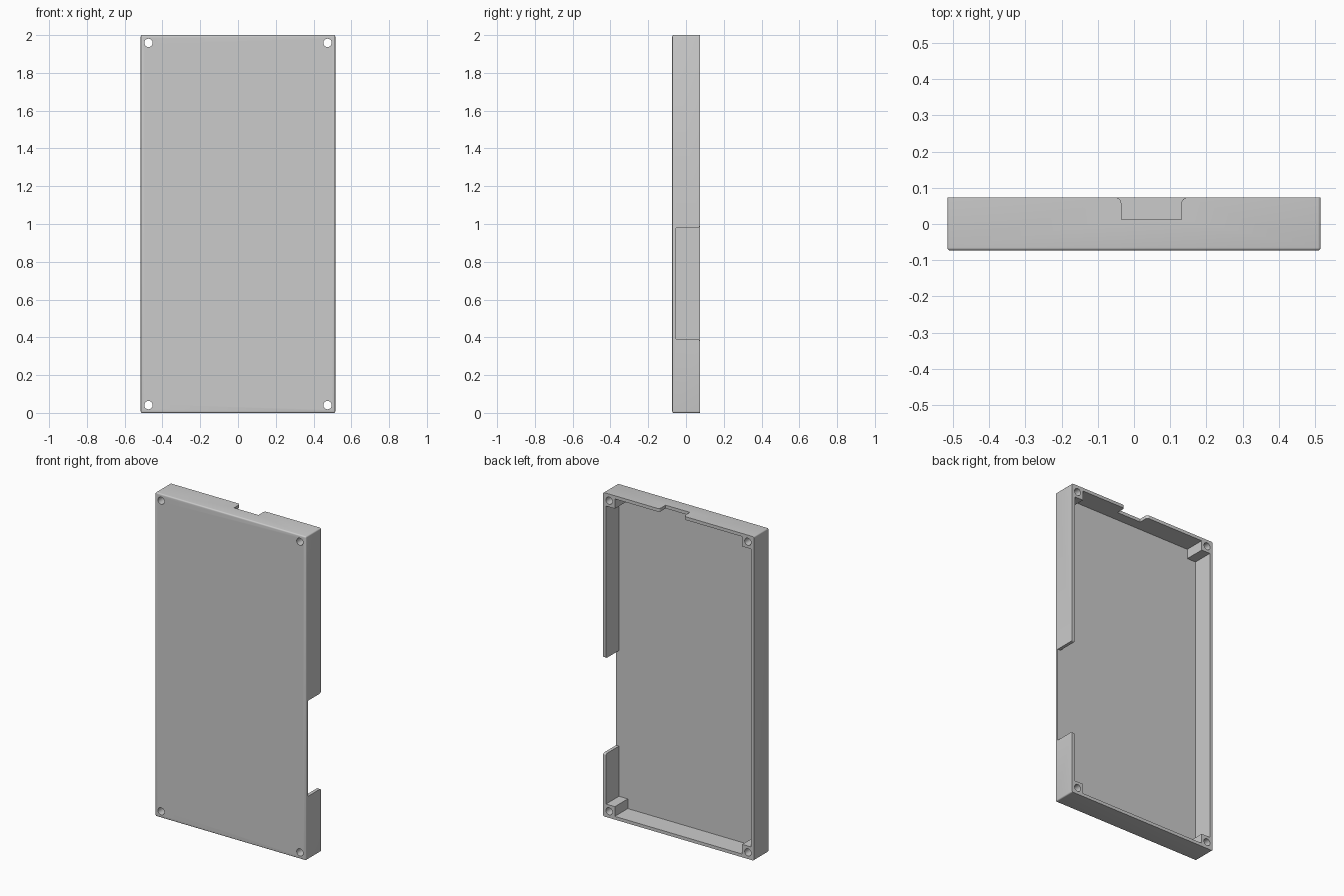
import bpy
import bmesh
import math

default_cube = bpy.data.objects.get("Cube")
if default_cube:
    bpy.data.objects.remove(default_cube, do_unlink=True)

# Main dimensions
HALF_W, HALF_D, HEIGHT = 0.515, 0.073, 2.0
WALL, BOSS, HOLE_INSET, HOLE_R = 0.02, 0.08, 0.041, 0.022
FLOOR_Y = -HALF_D + WALL
EDGE_R = 0.008
OVER = 0.05

grey = bpy.data.materials.new("light_grey")
grey.use_nodes = True
grey.diffuse_color = (0.6, 0.6, 0.6, 1)
grey.node_tree.nodes["Principled BSDF"].inputs["Base Color"].default_value = (0.6, 0.6, 0.6, 1)

AXES = {
    "X": lambda u, v, w: (w, u, v),
    "Y": lambda u, v, w: (u, w, v),
    "Z": lambda u, v, w: (u, v, w),
}


def prism(name, outline, axis, start, end, bevel=False):
    """Extrude a flat outline along an axis."""
    bm = bmesh.new()
    place = AXES[axis]
    base = [bm.verts.new(place(u, v, start)) for u, v in outline]
    top = [bm.verts.new(place(u, v, end)) for u, v in outline]
    bm.faces.new(base)
    bm.faces.new(top)
    n = len(outline)
    for i in range(n):
        j = (i + 1) % n
        bm.faces.new((base[i], base[j], top[j], top[i]))
    bmesh.ops.recalc_face_normals(bm, faces=bm.faces[:])
    if bevel:
        # Round every edge except the rim at the open back
        edges = [e for e in bm.edges if min(v.co.y for v in e.verts) < 0]
        bmesh.ops.bevel(bm, geom=edges, offset=EDGE_R, segments=4,
                        profile=0.5, affect="EDGES")
    mesh = bpy.data.meshes.new(name)
    bm.to_mesh(mesh)
    bm.free()
    mesh.materials.append(grey)
    obj = bpy.data.objects.new(name, mesh)
    bpy.context.collection.objects.link(obj)
    return obj


def rectangle(u0, u1, v0, v1):
    return [(u0, v0), (u1, v0), (u1, v1), (u0, v1)]


def arc(cu, cv, r, a0, a1, steps=6):
    angles = [math.radians(a0 + (a1 - a0) * i / steps) for i in range(steps + 1)]
    return [(cu + r * math.cos(a), cv + r * math.sin(a)) for a in angles]


def cut(target, cutter):
    cutter.hide_render = True
    mod = target.modifiers.new("cut", "BOOLEAN")
    mod.operation = "DIFFERENCE"
    mod.solver = "EXACT"
    mod.object = cutter
    bpy.context.view_layer.objects.active = target
    bpy.ops.object.modifier_apply(modifier=mod.name)
    bpy.data.objects.remove(cutter, do_unlink=True)


# Outer block of the tray
case = prism("case_shell", rectangle(-HALF_W, HALF_W, 0, HEIGHT),
             "Y", -HALF_D, HALF_D, bevel=True)

# Cavity, leaving a square boss in each corner
mid = HEIGHT / 2
ix, iz = HALF_W - WALL, mid - WALL
bx, bz = HALF_W - BOSS, mid - BOSS
quarter = [(ix, bz), (bx, bz), (bx, iz)]
cavity = []
for sx, sz in ((1, 1), (-1, 1), (-1, -1), (1, -1)):
    pts = quarter if sx * sz > 0 else quarter[::-1]
    cavity += [(sx * x, mid + sz * z) for x, z in pts]
cut(case, prism("cavity_cutter", cavity, "Y", FLOOR_Y, HALF_D + OVER))

# Screw holes through the bosses
for sx in (-1, 1):
    for z in (HOLE_INSET, HEIGHT - HOLE_INSET):
        ring = arc(sx * (HALF_W - HOLE_INSET), z, HOLE_R, 0, 360, 28)[:-1]
        cut(case, prism("hole_cutter", ring, "Y", -HALF_D - OVER, HALF_D + OVER))

# Notch in the top wall, flared at its mouth
n0, n1, r = -0.035, 0.131, 0.016
notch = [(n0, 0.012), (n1, 0.012)]
notch += arc(n1 + r, HALF_D - r, r, 180, 90)
notch += [(n1 + r, HALF_D + OVER), (n0 - r, HALF_D + OVER)]
notch += arc(n0 - r, HALF_D - r, r, 90, 0)
cut(case, prism("top_notch_cutter", notch, "Z", HEIGHT - 0.04, HEIGHT + OVER))

# Tall opening in the left wall, down to the floor
z0, z1, r = 0.39, 0.98, 0.01
opening = [(FLOOR_Y, z1), (FLOOR_Y, z0)]
opening += arc(HALF_D - r, z0 - r, r, 90, 0)
opening += [(HALF_D + OVER, z0 - r), (HALF_D + OVER, z1 + r)]
opening += arc(HALF_D - r, z1 + r, r, 0, -90)
cut(case, prism("side_opening_cutter", opening, "X", HALF_W - 0.04, HALF_W + OVER))

# Smooth the rounded edges and holes only
bpy.ops.object.select_all(action="DESELECT")
case.select_set(True)
bpy.context.view_layer.objects.active = case
bpy.ops.object.shade_smooth_by_angle(angle=math.radians(30))
